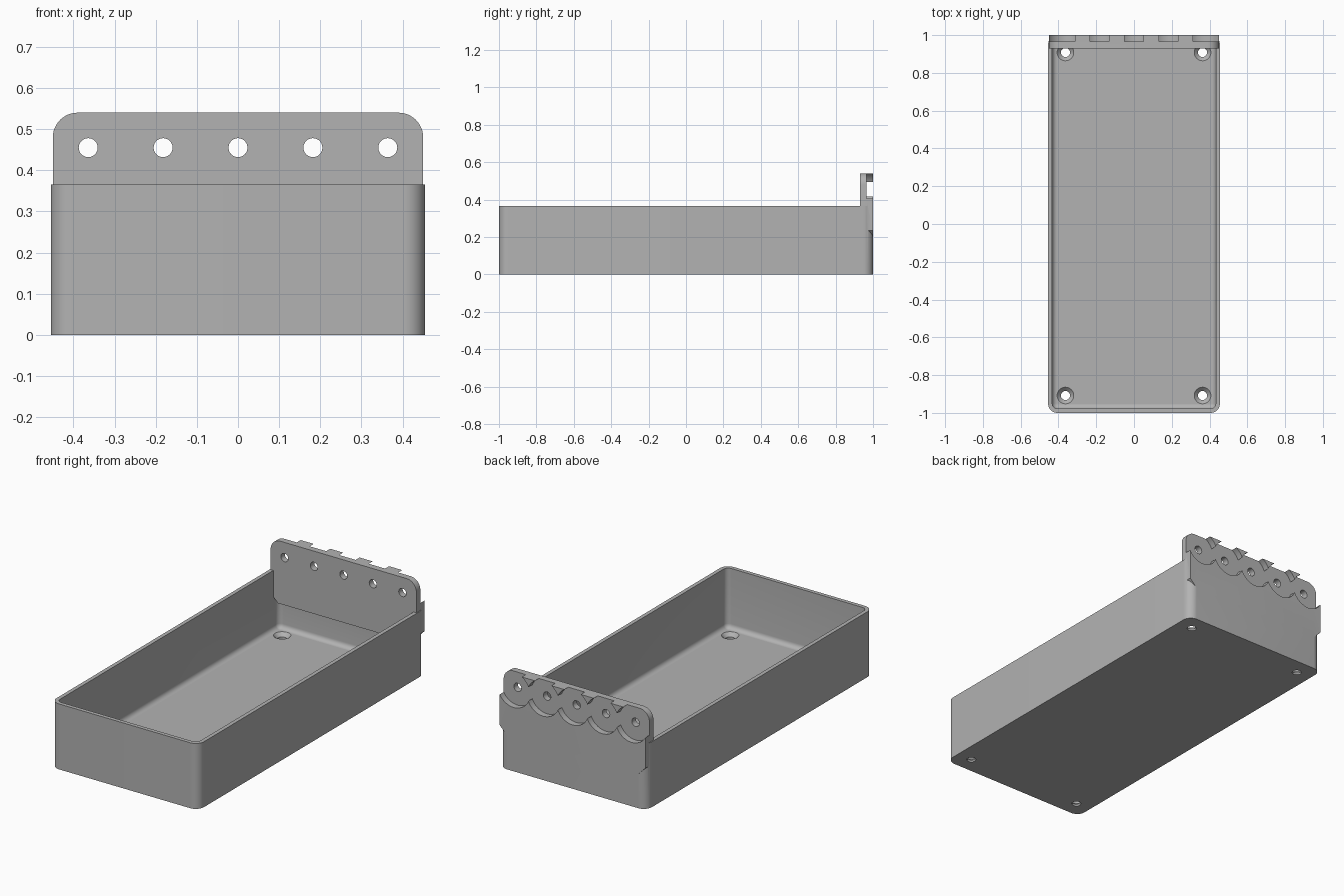
import bpy, bmesh, math
from mathutils import Matrix, Vector

if "Cube" in bpy.data.objects:
    bpy.data.objects.remove(bpy.data.objects["Cube"], do_unlink=True)

grey = bpy.data.materials.new("plain_grey")
grey.use_nodes = True
grey.diffuse_color = (0.45, 0.45, 0.45, 1)
grey.node_tree.nodes["Principled BSDF"].inputs["Base Color"].default_value = grey.diffuse_color

HALF_X, HALF_Y, WALL_TOP = 0.455, 1.0, 0.365
WALL, FLOOR, CORNER, FILLET = 0.022, 0.03, 0.05, 0.026
PLATE_X, PLATE_FRONT, PLATE_TOP, PLATE_BOTTOM = 0.45, 0.93, 0.54, 0.19
HOLE_Z, PITCH, POCKET_Y = 0.455, 0.182, 0.965


def finish(bm, name):
    bmesh.ops.recalc_face_normals(bm, faces=bm.faces)
    mesh = bpy.data.meshes.new(name)
    bm.to_mesh(mesh)
    bm.free()
    mesh.materials.append(grey)
    obj = bpy.data.objects.new(name, mesh)
    bpy.context.collection.objects.link(obj)
    return obj


def arc(cx, cy, r, start, end, steps):
    angles = [math.radians(start + (end - start) * i / steps) for i in range(steps + 1)]
    return [(cx + r * math.cos(a), cy + r * math.sin(a)) for a in angles]


def rounded_rect(hx, hy, r):
    pts = []
    for i, (sx, sy) in enumerate([(1, 1), (-1, 1), (-1, -1), (1, -1)]):
        pts += arc(sx * (hx - r), sy * (hy - r), r, 90 * i, 90 * i + 90, 10)
    return pts


def cone(name, pos, r_low, r_high, depth, axis="Z"):
    """Capped cone or cylinder used as a cutter."""
    bm = bmesh.new()
    turn = Matrix.Rotation(math.radians(90), 4, "X") if axis == "Y" else Matrix()
    bmesh.ops.create_cone(bm, cap_ends=True, segments=48, radius1=r_low, radius2=r_high,
                          depth=depth, matrix=Matrix.Translation(Vector(pos)) @ turn)
    obj = finish(bm, name)
    obj.hide_render = True
    return obj


def combine(target, tool, operation):
    mod = target.modifiers.new(operation.lower(), "BOOLEAN")
    mod.operation, mod.object, mod.solver = operation, tool, "EXACT"
    bpy.context.view_layer.objects.active = target
    bpy.ops.object.modifier_apply(modifier=mod.name)
    bpy.data.objects.remove(tool, do_unlink=True)


# Tray shell: stacked rounded outlines, up the outside and down the inside
levels = [(0, 0), (0, WALL_TOP), (WALL, WALL_TOP)]
for i in range(7):
    a = math.radians(15 * i)
    levels.append((WALL + FILLET * (1 - math.cos(a)), FLOOR + FILLET * (1 - math.sin(a))))
bm = bmesh.new()
rings = []
for inset, z in levels:
    outline = rounded_rect(HALF_X - inset, HALF_Y - inset, max(CORNER - inset, 0.004))
    rings.append([bm.verts.new((x, y, z)) for x, y in outline])
for low, high in zip(rings, rings[1:]):
    for i in range(len(low)):
        j = (i + 1) % len(low)
        bm.faces.new((low[i], low[j], high[j], high[i]))
bm.faces.new(rings[0])
bm.faces.new(rings[-1])
tray = finish(bm, "tray_with_hanging_plate")

# Hanging plate: rounded top corners, bevelled bottom corners
r, bevel = 0.06, 0.045
right = [(PLATE_X - bevel, PLATE_BOTTOM), (PLATE_X, PLATE_BOTTOM + bevel)]
right += arc(PLATE_X - r, PLATE_TOP - r, r, 0, 90, 12)
profile = right + [(-x, z) for x, z in reversed(right)]
bm = bmesh.new()
face = bm.faces.new([bm.verts.new((x, PLATE_FRONT, z)) for x, z in profile])
grown = bmesh.ops.extrude_face_region(bm, geom=[face])["geom"]
bmesh.ops.translate(bm, vec=(0, HALF_Y - PLATE_FRONT, 0),
                    verts=[v for v in grown if isinstance(v, bmesh.types.BMVert)])
combine(tray, finish(bm, "hanging_plate"), "UNION")

# Row of screw holes, each with a round pocket in the back
for i in range(-2, 3):
    x = i * PITCH
    combine(tray, cone("pocket_cutter", (x, POCKET_Y + 0.1, HOLE_Z), 0.099, 0.099, 0.2, "Y"), "DIFFERENCE")
    combine(tray, cone("plate_hole_cutter", (x, 0.96, HOLE_Z), 0.023, 0.023, 0.2, "Y"), "DIFFERENCE")

# Countersunk holes in the floor corners
for x in (-0.363, 0.363):
    for y in (-0.908, 0.908):
        combine(tray, cone("floor_hole_cutter", (x, y, 0), 0.024, 0.024, 0.2), "DIFFERENCE")
        combine(tray, cone("countersink_cutter", (x, y, 0.025), 0.024, 0.054, 0.03), "DIFFERENCE")

# Smooth rounded areas, keep hard edges
bpy.ops.object.select_all(action="DESELECT")
tray.select_set(True)
bpy.context.view_layer.objects.active = tray
bpy.ops.object.shade_smooth_by_angle(angle=math.radians(30))
